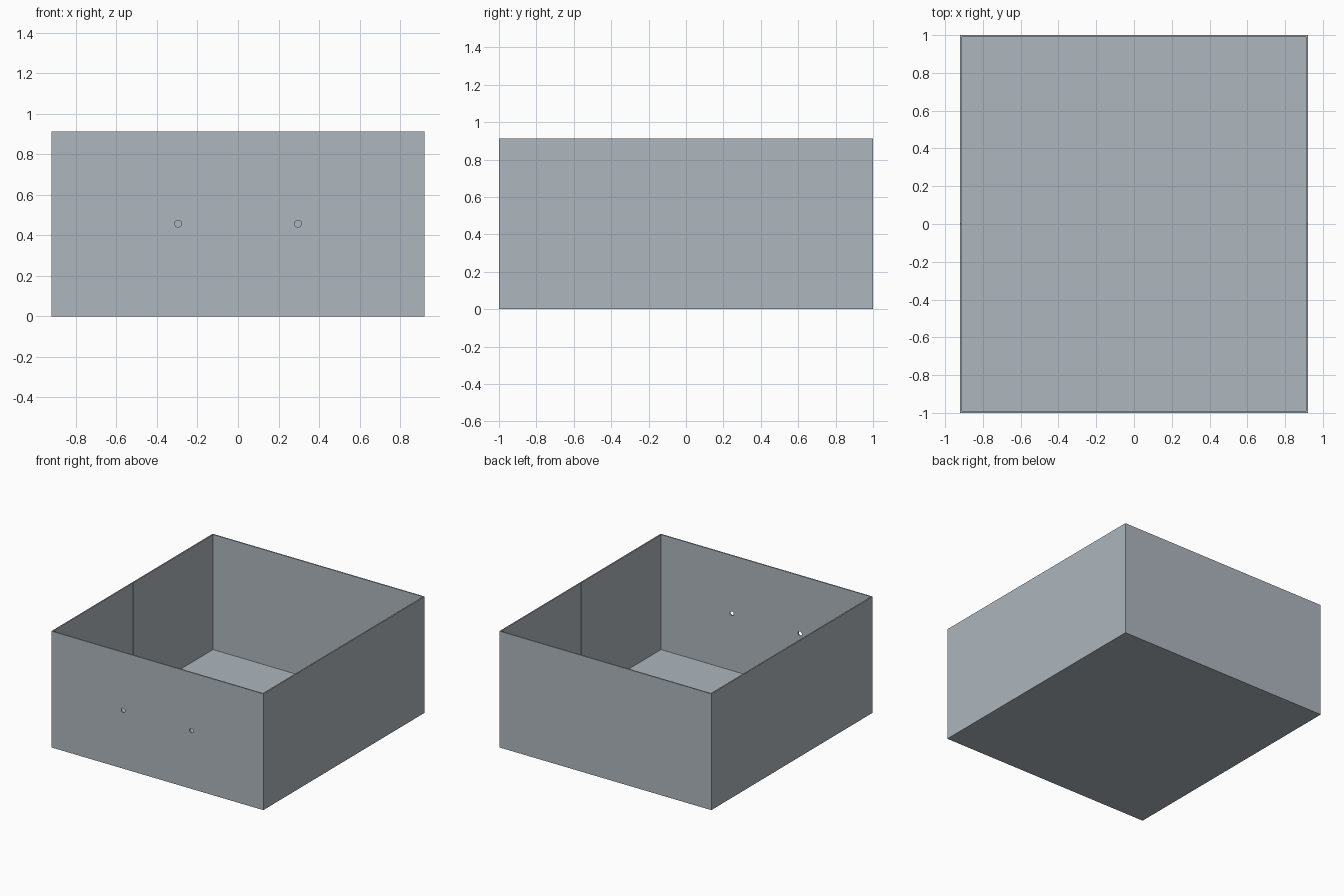
import bpy
from math import pi

if "Cube" in bpy.data.objects:
    bpy.data.objects.remove(bpy.data.objects["Cube"])

W, D, H = 0.92, 1.0, 0.912   # half width, half depth, height
T = 0.010                    # wall and floor thickness


def block(name, size, loc):
    bpy.ops.mesh.primitive_cube_add(size=1, location=loc)
    ob = bpy.context.object
    ob.name = name
    ob.scale = size
    bpy.ops.object.transform_apply(location=True, rotation=True, scale=True)
    return ob


def cut(target, cutter):
    mod = target.modifiers.new(cutter.name, 'BOOLEAN')
    mod.operation = 'DIFFERENCE'
    mod.solver = 'EXACT'
    mod.object = cutter
    bpy.context.view_layer.objects.active = target
    bpy.ops.object.modifier_apply(modifier=mod.name)
    bpy.data.objects.remove(cutter)


# Open-topped drawer box in blue-grey metal
drawer = block("drawer_box", (2 * W, 2 * D, H), (0, 0, H / 2))
metal = bpy.data.materials.new("blue_grey_metal")
metal.diffuse_color = (0.42, 0.47, 0.51, 1)
metal.use_nodes = True
metal.node_tree.nodes["Principled BSDF"].inputs["Base Color"].default_value = metal.diffuse_color
drawer.data.materials.append(metal)
cut(drawer, block("inside_cutter", (2 * (W - T), 2 * (D - T), H), (0, 0, H / 2 + T)))

for side in (-1, 1):
    # Narrow divider slot halfway along each side wall
    cut(drawer, block("slot_cutter", (T, 0.006, H),
                      (side * (W - T), 0, H / 2 + T)))
    # Handle screw hole through the front wall
    bpy.ops.mesh.primitive_cylinder_add(vertices=32, radius=0.017, depth=0.1,
                                        location=(side * 0.296, -D, 0.457),
                                        rotation=(pi / 2, 0, 0))
    hole = bpy.context.object
    hole.name = "hole_cutter"
    cut(drawer, hole)

# Every face uses the one metal
for poly in drawer.data.polygons:
    poly.material_index = 0
